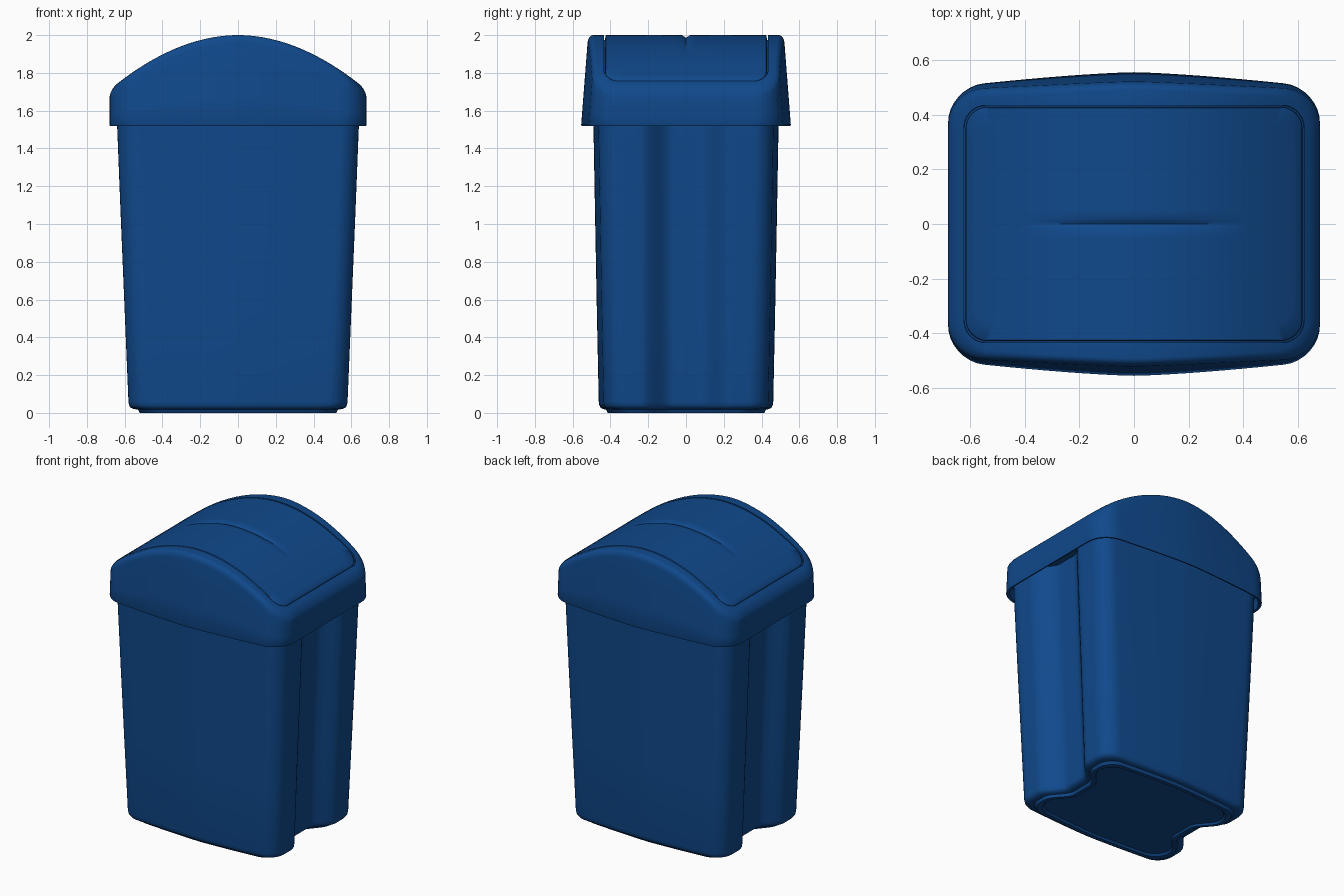
import bpy, bmesh, math

if "Cube" in bpy.data.objects:
    bpy.data.objects.remove(bpy.data.objects["Cube"])

blue = bpy.data.materials.new("bin blue")
blue.diffuse_color = (0.005, 0.066, 0.26, 1)
blue.use_nodes = True
blue.node_tree.nodes["Principled BSDF"].inputs["Base Color"].default_value = blue.diffuse_color


def outline(hx, hy, r, bow=0.0, recess=0.0):
    """Rounded rectangle with bowed front/back and optional concave side recess."""
    n_side, n_arc, n_front = 20, 8, 18
    q = [(hx, (hy - r) * i / n_side) for i in range(n_side)]
    for i in range(n_arc + 1):
        a = math.pi / 2 * i / n_arc
        q.append((hx - r + r * math.cos(a), hy - r + r * math.sin(a)))
    q += [((hx - r) * (1 - i / n_front), hy) for i in range(1, n_front + 1)]
    pts = []
    for x, y in q:
        y += bow * (1 - (x / hx) ** 1.4) * (y / hy) ** 2
        t = min(1, max(0, (0.24 - y) / 0.17))
        x -= recess * t * t * (3 - 2 * t) * (1 if x > hx * 0.6 else 0)
        pts.append((x, y))
    pts += [(-x, y) for x, y in reversed(pts[:-1])]
    pts += [(-x, -y) for x, y in pts[1:-1]]
    return pts


def arch(x):
    return 2.0 - 0.615 * abs(x) ** 1.95


def loft(name, rings, cap=False):
    """Skin a stack of matching closed rings."""
    bm = bmesh.new()
    loops = [[bm.verts.new(p) for p in ring] for ring in rings]
    for a, b in zip(loops, loops[1:]):
        for i in range(len(a)):
            j = (i + 1) % len(a)
            bm.faces.new((a[i], a[j], b[j], b[i]))
    if cap:
        bm.faces.new(list(reversed(loops[0])))
    bmesh.ops.remove_doubles(bm, verts=bm.verts, dist=0.0003)
    me = bpy.data.meshes.new(name)
    bm.to_mesh(me)
    bm.free()
    ob = bpy.data.objects.new(name, me)
    bpy.context.collection.objects.link(ob)
    me.materials.append(blue)
    bpy.ops.object.select_all(action='DESELECT')
    ob.select_set(True)
    bpy.context.view_layer.objects.active = ob
    bpy.ops.object.shade_smooth_by_angle(angle=math.radians(38))
    return ob


# Tapered body: shallow foot, rounded base edge, long straight walls
body = []
for hx, hy, z in [(0.485, 0.345, 0.012), (0.495, 0.355, 0.0), (0.52, 0.38, 0.0),
                  (0.53, 0.39, 0.018), (0.55, 0.405, 0.02), (0.568, 0.418, 0.027),
                  (0.577, 0.425, 0.04), (0.58, 0.428, 0.06), (0.60, 0.438, 0.54),
                  (0.62, 0.447, 1.02), (0.64, 0.456, 1.52), (0.643, 0.458, 1.62)]:
    body.append([(x, y, z) for x, y in outline(hx, hy, 0.10, 0.034, 0.10)])
loft("bin_body", body, cap=True)

# Arched lid frame: underside ledge, lip, sloping wall, rounded top edge, groove
lid = []
for hx, hy, z in [(0.50, 0.36, 1.60), (0.66, 0.48, 1.60), (0.665, 0.485, 1.525),
                  (0.67, 0.49, 1.52), (0.678, 0.498, 1.52), (0.68, 0.50, 1.525)]:
    lid.append([(x, y, z) for x, y in outline(hx, hy, 0.13, 0.055)])


def lid_ring(inset_x, inset_y, drop, f=1.0):
    ring = []
    for x, y in outline(0.68 - inset_x, 0.50 - inset_y, 0.13, 0.055):
        z = 1.525 + (arch(x) - drop - 1.525) * f
        ring.append((x, y * (1 - 0.14 * (z - 1.525)), z))
    return ring


for f in (0.33, 0.66):
    lid.append(lid_ring(0, 0, 0.04, f))
for k in range(6):
    a = math.pi / 2 * k / 5
    lid.append(lid_ring(0.04 * (1 - math.cos(a)), 0.028 * (1 - math.cos(a)),
                        0.04 * (1 - math.sin(a))))


def flap_ring(inset, drop):
    return [(x, y, arch(x) - drop) for x, y in outline(0.622 - inset, 0.434 - inset, 0.08)]


lid += [flap_ring(0, 0), flap_ring(0.001, 0.025), flap_ring(0.008, 0.025)]
loft("lid_frame", lid)

# Swing flap: follows the arch and closes on a fading centre crease
flap = [flap_ring(0.006, 0.025), flap_ring(0.007, 0.004), flap_ring(0.010, 0.0)]
base = outline(0.612, 0.424, 0.075)
for s in (0.85, 0.65, 0.45, 0.25, 0.12, 0.05, 0.02, 0.0):
    ring = []
    for x, y in base:
        px = x * (0.68 + 0.32 * s)
        dip = 0.014 * max(0, 1 - s / 0.05) * max(0, 1 - (px / 0.416) ** 2)
        ring.append((px, y * s, arch(px) - dip))
    flap.append(ring)
loft("swing_flap", flap)
